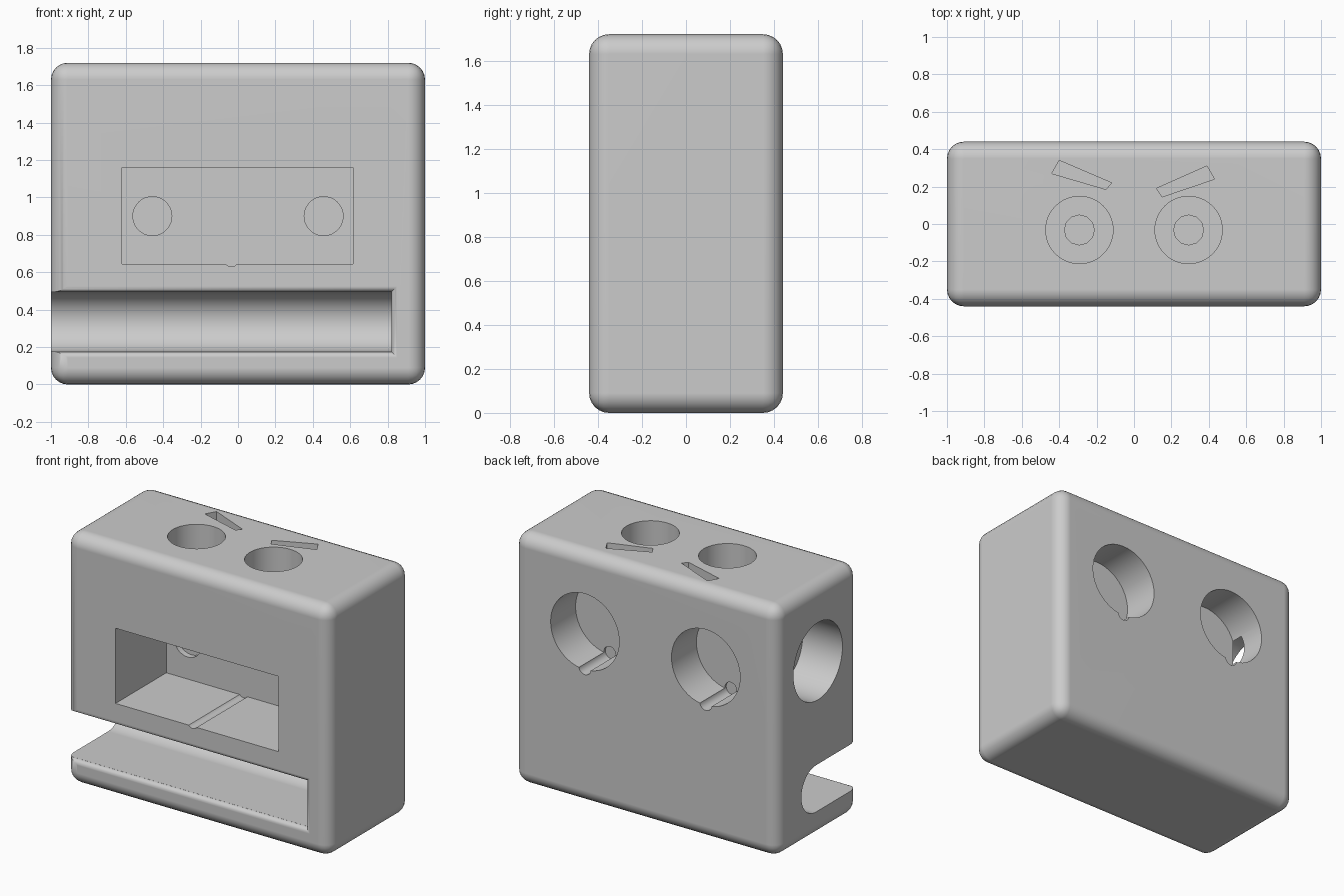
import bpy, bmesh, math
from mathutils import Matrix, Vector

old = bpy.data.objects.get("Cube")
if old:
    bpy.data.objects.remove(old, do_unlink=True)

W, D, H = 2.0, 0.88, 1.72
FRONT, BACK = -D / 2, D / 2

grey = bpy.data.materials.new("plain grey")
grey.use_nodes = True
colour = (0.6, 0.6, 0.6, 1)
grey.diffuse_color = colour
grey.node_tree.nodes["Principled BSDF"].inputs["Base Color"].default_value = colour


def make_object(name, bm):
    bmesh.ops.recalc_face_normals(bm, faces=bm.faces)
    mesh = bpy.data.meshes.new(name)
    bm.to_mesh(mesh)
    bm.free()
    mesh.materials.append(grey)
    ob = bpy.data.objects.new(name, mesh)
    bpy.context.collection.objects.link(ob)
    return ob


def box(name, low, high):
    low, high = Vector(low), Vector(high)
    bm = bmesh.new()
    bmesh.ops.create_cube(bm, size=1)
    bmesh.ops.scale(bm, vec=high - low, verts=bm.verts)
    bmesh.ops.translate(bm, vec=(low + high) / 2, verts=bm.verts)
    return make_object(name, bm)


def rod(name, start, end, radius, sides=48):
    start, end = Vector(start), Vector(end)
    axis = end - start
    turn = axis.to_track_quat('Z', 'Y').to_matrix().to_4x4()
    bm = bmesh.new()
    bmesh.ops.create_cone(bm, cap_ends=True, segments=sides, radius1=radius,
                          radius2=radius, depth=axis.length,
                          matrix=Matrix.Translation((start + end) / 2) @ turn)
    return make_object(name, bm)


def loft(name, rings):
    bm = bmesh.new()
    rows = [[bm.verts.new(p) for p in ring] for ring in rings]
    for a, b in zip(rows, rows[1:]):
        for i in range(len(a)):
            j = (i + 1) % len(a)
            bm.faces.new((a[i], a[j], b[j], b[i]))
    bm.faces.new(rows[0])
    bm.faces.new(rows[-1])
    return make_object(name, bm)


# Rounded block
body = box("rounded_block", (-W / 2, FRONT, 0), (W / 2, BACK, H))
bpy.context.view_layer.objects.active = body
bevel = body.modifiers.new("round edges", 'BEVEL')
bevel.width = 0.09
bevel.segments = 6
bpy.ops.object.modifier_apply(modifier=bevel.name)


def cut(cutter):
    mod = body.modifiers.new("cut", 'BOOLEAN')
    mod.operation = 'DIFFERENCE'
    mod.solver = 'EXACT'
    mod.object = cutter
    bpy.ops.object.modifier_apply(modifier=mod.name)
    bpy.data.objects.remove(cutter, do_unlink=True)


# Long slot with a round bottom, open at the front and at one end
slot_r, slot_z, slot_y, slot_end = 0.16, 0.335, 0.02, 0.82
profile = [(FRONT - 0.1, slot_z - slot_r)]
for i in range(25):
    a = math.pi * (i / 24 - 0.5)
    profile.append((slot_y + slot_r * math.cos(a), slot_z + slot_r * math.sin(a)))
profile.append((FRONT - 0.1, slot_z + slot_r))
cut(loft("slot_cutter", [[(x, y, z) for y, z in profile] for x in (-1.2, slot_end)]))

# Rounded rim around the slot mouth
rim, rings = 0.03, []
for i in range(6):
    a = math.pi / 2 * i / 5
    grow = rim * (1 - math.cos(a)) + 0.0005
    y = FRONT + rim * (1 - math.sin(a))
    h = slot_r + grow
    rings.append([(-1.3, y, slot_z - h), (slot_end + grow, y, slot_z - h),
                  (slot_end + grow, y, slot_z + h), (-1.3, y, slot_z + h)])
rings.append([(x, FRONT - 0.1, z) for x, y, z in rings[-1]])
cut(loft("rim_cutter", rings))

# Front pocket with a wire channel along its floor
pocket_back, pocket_floor, pocket_top = 0.11, 0.645, 1.16
cut(box("pocket_cutter", (-0.62, FRONT - 0.1, pocket_floor),
        (0.615, pocket_back, pocket_top)))
cut(rod("channel_cutter", (-0.035, FRONT - 0.1, 0.668), (-0.035, pocket_back, 0.668), 0.038, 24))

for side in (-1, 1):
    # Shallow round recesses in the back wall of the pocket
    x = side * 0.458
    cut(rod("recess_cutter", (x, pocket_back - 0.05, 0.9), (x, 0.15, 0.9), 0.104))
    # Large holes in the back, each with a small wire notch
    cut(rod("back_hole_cutter", (x, BACK + 0.1, 1.18), (x, 0.17, 1.18), 0.26))
    cut(rod("notch_cutter", (x, BACK + 0.1, 0.93), (x, 0.155, 0.93), 0.045, 24))
    # Stepped eye sockets in the top
    x = side * 0.292
    cut(rod("eye_cutter", (x, -0.032, H + 0.1), (x, -0.032, 1.42), 0.18))
    cut(rod("pupil_cutter", (x, -0.032, 1.5), (x, -0.032, pocket_top - 0.05), 0.08, 12))

# Slanted eyebrow slots in the top
brows = ([(-0.44, 0.27), (-0.40, 0.34), (-0.12, 0.22), (-0.15, 0.185)],
         [(0.12, 0.19), (0.15, 0.145), (0.43, 0.24), (0.39, 0.31)])
for brow in brows:
    cut(loft("brow_cutter", [[(x, y, z) for x, y in brow] for z in (H - 0.08, H + 0.1)]))

# Round hole in one end
cut(rod("end_hole_cutter", (-1.1, 0, 1.2), (-0.7, 0, 1.2), 0.265))

# Smooth curved faces, crisp cut edges
bpy.ops.object.select_all(action='DESELECT')
body.select_set(True)
bpy.ops.object.shade_smooth_by_angle(angle=math.radians(35))
normals = body.modifiers.new("flat face normals", 'WEIGHTED_NORMAL')
normals.keep_sharp = True
